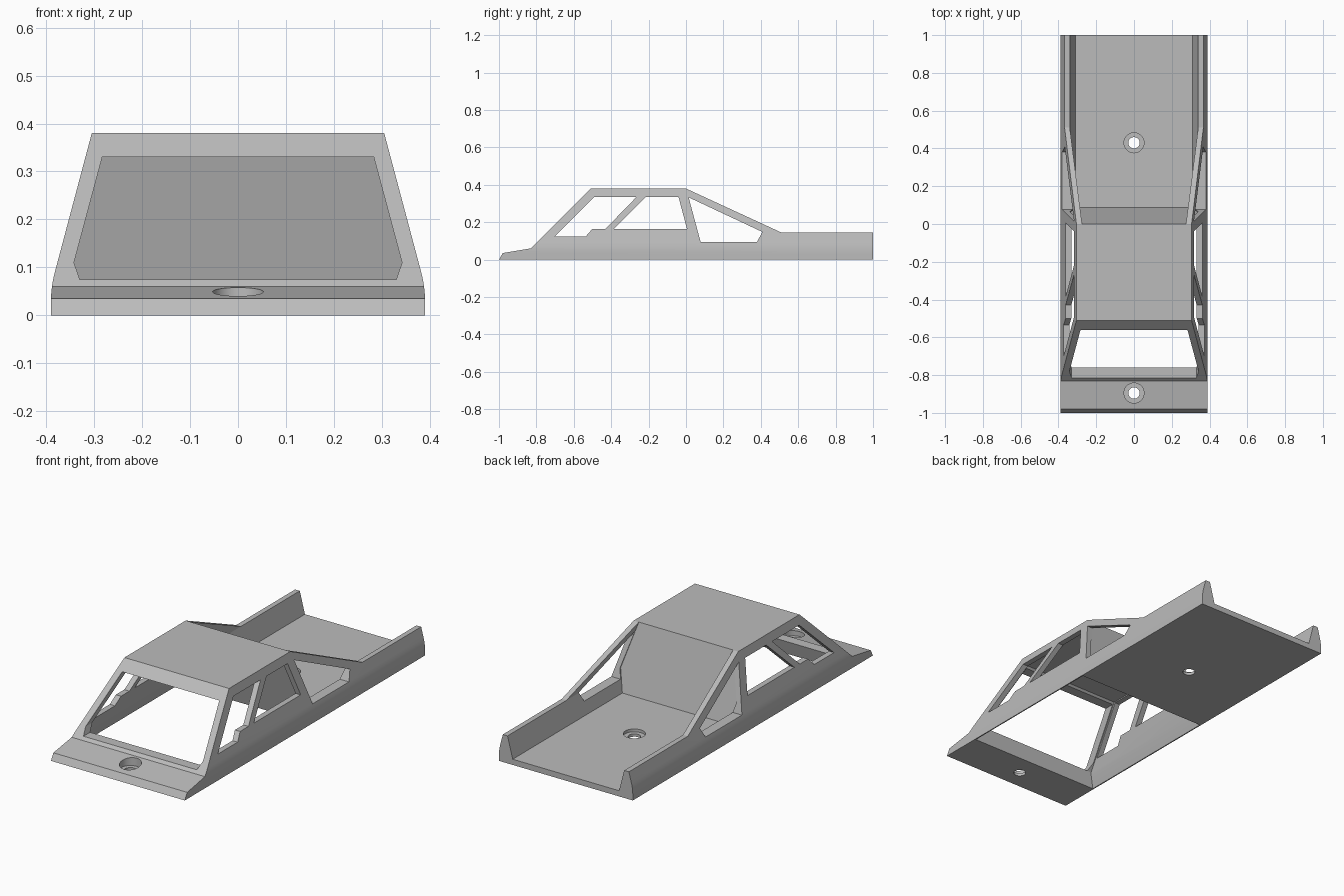
import bpy
import bmesh
from mathutils import Vector

if "Cube" in bpy.data.objects:
    bpy.data.objects.remove(bpy.data.objects["Cube"])

grey = bpy.data.materials.new("body grey")
grey.use_nodes = True
grey.diffuse_color = (0.5, 0.5, 0.5, 1)
grey.node_tree.nodes["Principled BSDF"].inputs["Base Color"].default_value = (0.5, 0.5, 0.5, 1)


def add_object(name, bm):
    bmesh.ops.recalc_face_normals(bm, faces=bm.faces)
    mesh = bpy.data.meshes.new(name)
    bm.to_mesh(mesh)
    bm.free()
    mesh.materials.append(grey)
    obj = bpy.data.objects.new(name, mesh)
    bpy.context.collection.objects.link(obj)
    return obj


def prism(name, points, sweep):
    """Close a 3D outline and sweep it along a vector."""
    bm = bmesh.new()
    face = bm.faces.new([bm.verts.new(p) for p in points])
    out = bmesh.ops.extrude_face_region(bm, geom=[face])
    moved = [v for v in out["geom"] if isinstance(v, bmesh.types.BMVert)]
    bmesh.ops.translate(bm, verts=moved, vec=sweep)
    return add_object(name, bm)


def side_prism(name, profile, half_width=None, levels=()):
    """Sweep a side profile across x, then set its width by height."""
    obj = prism(name, [(-1, y, z) for y, z in profile], Vector((2, 0, 0)))
    if half_width:
        bm = bmesh.new()
        bm.from_mesh(obj.data)
        for level in levels:
            bmesh.ops.bisect_plane(bm, geom=bm.verts[:] + bm.edges[:] + bm.faces[:],
                                   plane_co=(0, 0, level), plane_no=(0, 0, 1), dist=1e-5)
        for v in bm.verts:
            v.co.x *= half_width(v.co.z)
        bm.to_mesh(obj.data)
        bm.free()
    return obj


def cylinder(name, radius, y, bottom, top):
    bm = bmesh.new()
    bmesh.ops.create_cone(bm, cap_ends=True, segments=48, radius1=radius,
                          radius2=radius, depth=top - bottom)
    bmesh.ops.translate(bm, verts=bm.verts, vec=(0, y, (top + bottom) / 2))
    return add_object(name, bm)


def outer_width(z):
    # Upright sill blending softly into the leaning sides
    if z < 0.03:
        return 0.39
    if z < 0.09:
        return 0.39 - 0.266 * (z - 0.03) ** 2 / 0.12
    return 0.39 - 0.266 * (z - 0.06)


def cabin_width(z):
    return 0.36 + 0.4 * (0.06 - z) if z < 0.06 else 0.36 - 0.266 * (z - 0.06)


def bed_width(z):
    return 0.31 + 0.26 * (z - 0.03) if z < 0.145 else 0.34 - 0.277 * (z - 0.145)


# Outer shell
body = side_prism("truck_body", [
    (-1, 0), (-0.98, 0.035), (-0.83, 0.06), (-0.51, 0.38), (0, 0.38),
    (0.51, 0.145), (1, 0.145), (1, 0)],
    outer_width, (0.03, 0.045, 0.06, 0.075, 0.09))

cutters = [
    # Cabin hollow, open below
    side_prism("cabin_hollow", [
        (-0.783, -0.01), (-0.76, 0.075), (-0.495, 0.34), (-0.03, 0.34), (0.06, -0.01)],
        cabin_width, (0.06,)),
    # Open load bed with leaning cabin back
    side_prism("bed_hollow", [(0.087, 0.03), (-0.005, 0.4), (1.1, 0.4), (1.1, 0.03)],
               bed_width, (0.145,)),
    # Windscreen
    prism("windscreen_cut", [(x, -0.9, z) for x, z in [
        (-0.283, 0.33), (0.283, 0.33), (0.342, 0.11),
        (0.33, 0.075), (-0.33, 0.075), (-0.342, 0.11)]], Vector((0, 0.4, 0))),
    # Side windows, cut through both sides
    side_prism("front_window_cut", [
        (-0.70, 0.125), (-0.49, 0.335), (-0.265, 0.335),
        (-0.43, 0.165), (-0.50, 0.165), (-0.535, 0.125)]),
    side_prism("rear_window_cut", [
        (-0.385, 0.165), (-0.215, 0.335), (-0.04, 0.335), (0.005, 0.165)]),
    side_prism("quarter_window_cut", [
        (0.014, 0.333), (0.078, 0.095), (0.38, 0.095), (0.408, 0.148)]),
]

# Stepped screw holes in bonnet and bed
for y in (-0.895, 0.43):
    cutters.append(cylinder("screw_head_cut", 0.053, y, 0.015, 0.1))
    cutters.append(cylinder("screw_shaft_cut", 0.03, y, -0.05, 0.1))

bpy.context.view_layer.objects.active = body
for cutter in cutters:
    cutter.hide_render = True
    mod = body.modifiers.new("cut", "BOOLEAN")
    mod.operation = "DIFFERENCE"
    mod.solver = "EXACT"
    mod.object = cutter
    bpy.ops.object.modifier_apply(modifier=mod.name)
    bpy.data.objects.remove(cutter)

bpy.ops.object.select_all(action="DESELECT")
body.select_set(True)
bpy.ops.object.shade_smooth_by_angle(angle=0.2)
